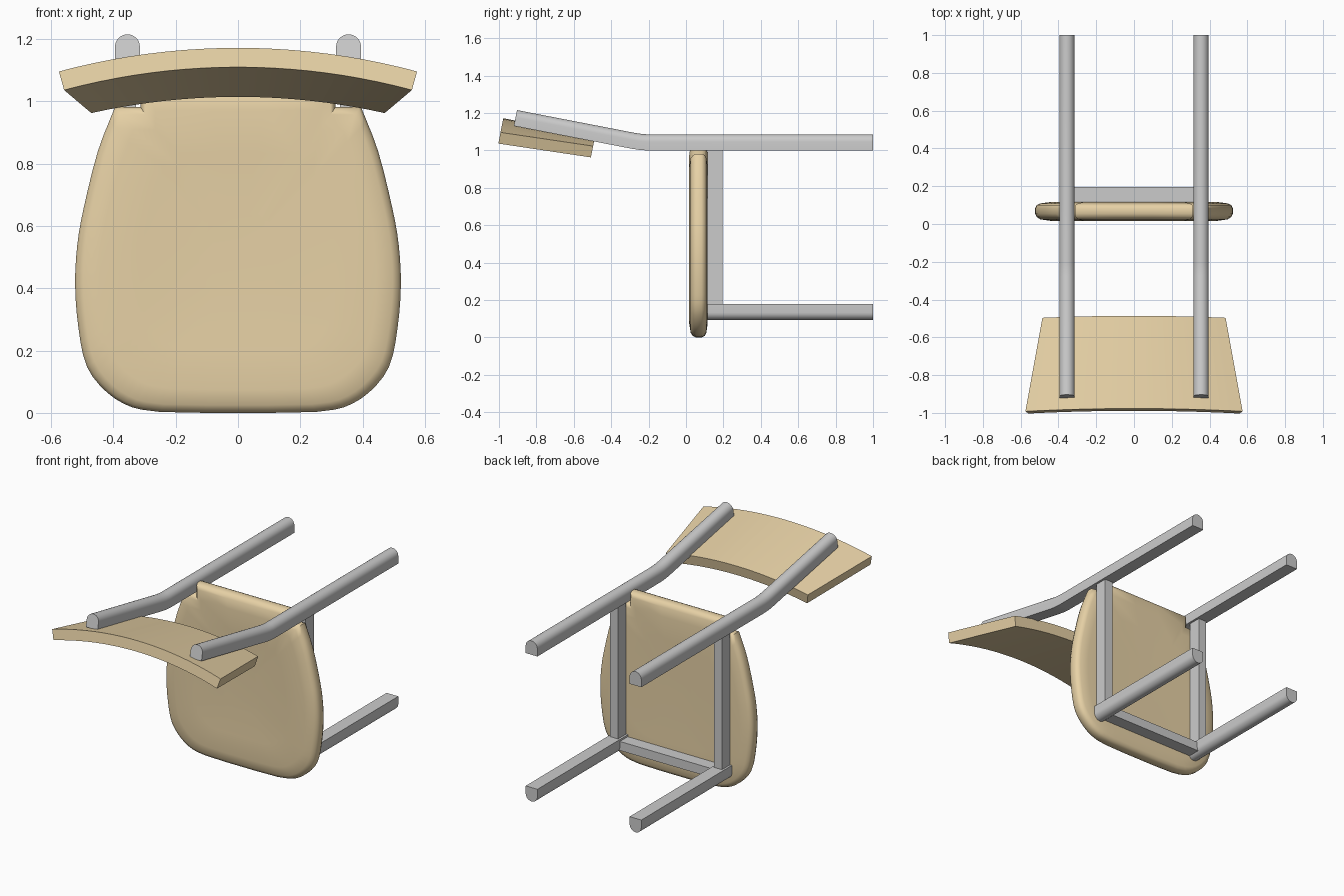
import bpy, bmesh
from math import sin, cos, pi, asin, radians
from mathutils import Vector

if "Cube" in bpy.data.objects:
    bpy.data.objects.remove(bpy.data.objects["Cube"])

wood = bpy.data.materials.new("wood")
wood.diffuse_color = (0.8, 0.64, 0.38, 1)
wood.use_nodes = True
wood.node_tree.nodes["Principled BSDF"].inputs["Base Color"].default_value = wood.diffuse_color
TILT = radians(11)


def make(name, verts, faces, mat=None, angle=35):
    me = bpy.data.meshes.new(name)
    me.from_pydata([tuple(v) for v in verts], [], faces)
    bm = bmesh.new()
    bm.from_mesh(me)
    bmesh.ops.recalc_face_normals(bm, faces=bm.faces)
    bm.to_mesh(me)
    bm.free()
    ob = bpy.data.objects.new(name, me)
    bpy.context.collection.objects.link(ob)
    if mat:
        me.materials.append(mat)
    bpy.ops.object.select_all(action='DESELECT')
    ob.select_set(True)
    bpy.context.view_layer.objects.active = ob
    bpy.ops.object.shade_smooth_by_angle(angle=radians(angle))
    return ob


def loft(name, rings, mat=None, angle=35):
    """Skin a list of equal closed rings and cap both ends."""
    n = len(rings[0])
    verts = [v for r in rings for v in r]
    faces = [(i * n + j, i * n + (j + 1) % n, (i + 1) * n + (j + 1) % n, (i + 1) * n + j)
             for i in range(len(rings) - 1) for j in range(n)]
    faces += [tuple(range(n)), tuple(range(len(verts) - n, len(verts)))]
    return make(name, verts, faces, mat, angle)


def box(name, x, y, z):
    return loft(name, [[(a, y[0], c) for a, c in
                        ((x[0], z[0]), (x[1], z[0]), (x[1], z[1]), (x[0], z[1]))],
                       [(a, y[1], c) for a, c in
                        ((x[0], z[0]), (x[1], z[0]), (x[1], z[1]), (x[0], z[1]))]])


def smooth(pts, steps=3):
    """Catmull-Rom through 2D points."""
    p = [Vector(q) for q in pts]
    p = [2 * p[0] - p[1]] + p + [2 * p[-1] - p[-2]]
    out = []
    for a, b, c, d in zip(p, p[1:], p[2:], p[3:]):
        for k in range(steps):
            t = k / steps
            out.append(0.5 * (2 * b + (c - a) * t + (2 * a - 5 * b + 4 * c - d) * t * t
                              + (3 * b - a - 3 * c + d) * t ** 3))
    return out + [p[-2]]


# D-shaped tube section: flat at h = 0, round at h = 0.086
W, H = 0.04, 0.086
section = [(-W, 0), (W, 0)] + [(W * cos(a * pi / 12), H - W + W * sin(a * pi / 12))
                               for a in range(13)]


def leg(name, x, path, flip=1):
    # path entries: y, z of the flat side, lean angle
    rings = [[(x + sx, y + h * sin(t), z + flip * h * cos(t)) for sx, h in section]
             for y, z, t in path]
    return loft(name, rings)


for side, s in (("left", -1), ("right", 1)):
    x = s * 0.355
    leg("rear_leg_" + side, x, [(1, 1, 0), (-0.21, 1, 0), (-0.25, 1.003, TILT / 2),
                                (-0.29, 1.009, TILT), (-0.92, 1.131, TILT)])
    leg("front_leg_" + side, x, [(1, 0.18, 0), (0.115, 0.18, 0)], -1)
    box("side_rail_" + side, (x - 0.027, x + 0.027), (0.115, 0.195), (0.17, 1.01))
box("front_rail", (-0.33, 0.33), (0.118, 0.195), (0.112, 0.168))

# Seat: rounded outline notched around the rear legs, lofted as a soft pad
side_curve = smooth([(0.25, 0.003), (0.34, 0.018), (0.42, 0.065), (0.485, 0.148),
                     (0.512, 0.27), (0.523, 0.41), (0.516, 0.54), (0.495, 0.66),
                     (0.45, 0.84), (0.395, 0.982)])
half = [(0.1, 0)] + [tuple(p) for p in side_curve] + [(0.313, 0.982), (0.313, 1.055), (0.1, 1.055)]
outline = half + [(-a, c) for a, c in reversed(half)]
front = [(0.25, 0.027), (0.6, 0.022), (0.85, 0.017), (0.95, 0.025), (0.985, 0.037), (1, 0.054)]
back = [(1, 0.083), (0.985, 0.1), (0.95, 0.109), (0.85, 0.116), (0.6, 0.115), (0.25, 0.113)]
loft("seat", [[(a * k, y, 0.5 + (c - 0.5) * k) for a, c in outline] for k, y in front + back],
     wood, 40)

# Backrest: arched, tapered panel lying against the rear legs
R, T, N, LENGTH = 2.18, 0.063, 20, 0.5
along = Vector((0, cos(TILT), -sin(TILT)))
normal = Vector((0, sin(TILT), cos(TILT)))
origin = Vector((0, -0.977, 1.172))
rings = []
for i in range(N + 1):
    f = 2 * i / N - 1
    ring = []
    for d, r, w in ((0, R, 0.575), (LENGTH, R, 0.485), (LENGTH, R - T, 0.485), (0, R - T, 0.575)):
        a = f * asin(w / R)
        ring.append(origin + along * d + normal * (r * cos(a) - R) + Vector((r * sin(a), 0, 0)))
    rings.append(ring)
loft("backrest", rings, wood)
